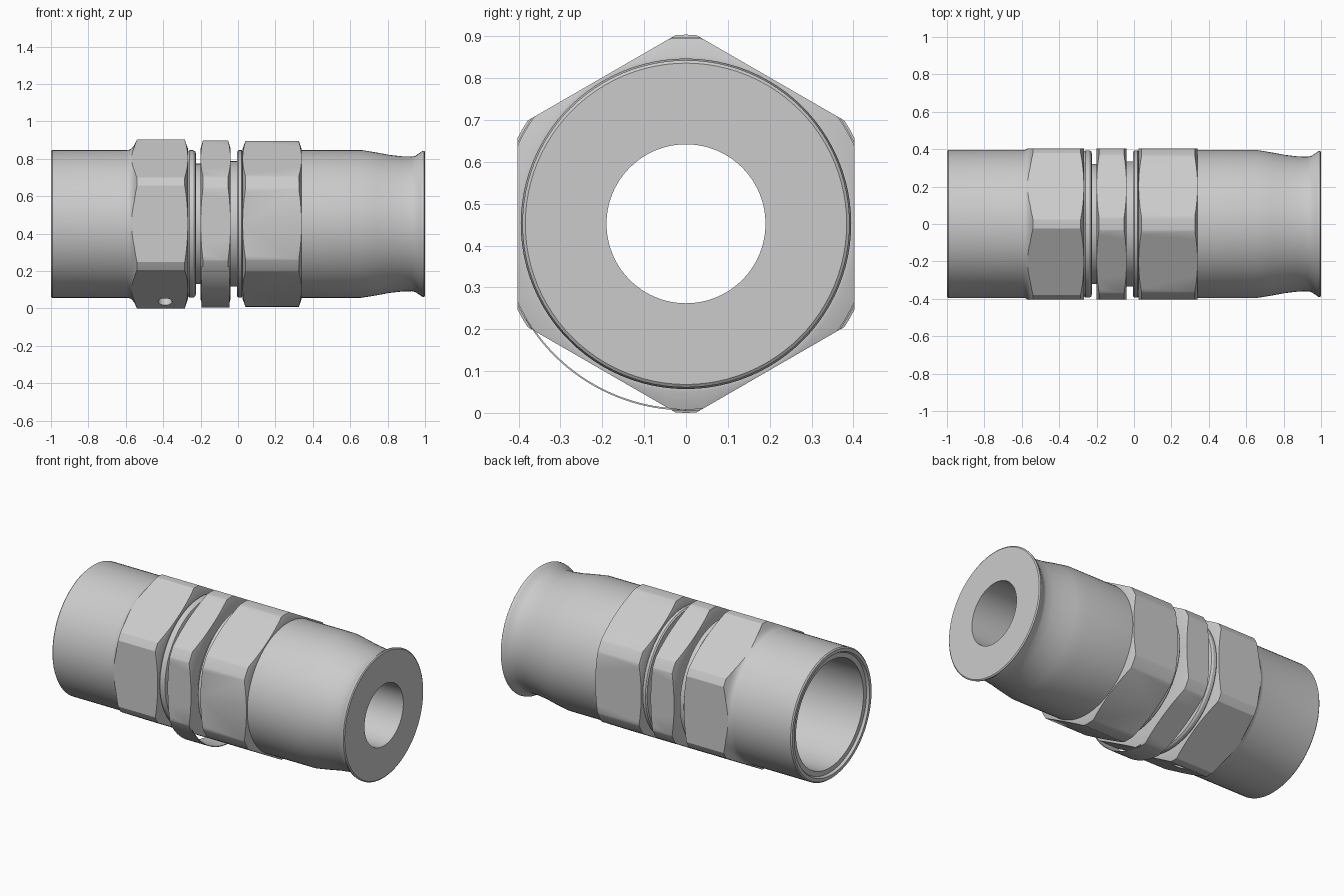
import bpy, bmesh
from math import radians, cos, sin
from mathutils import Vector, Matrix

if "Cube" in bpy.data.objects:
    bpy.data.objects.remove(bpy.data.objects["Cube"])

AXIS_Z = 0.452      # height of the fitting's long axis
FLAT = 0.403        # hexagon centre to flat
BORE = 0.19


def turned(name, profile, start=0.0, sweep=360.0, hexed=False, segs=96):
    """Spin a closed (x, radius) profile about x; optionally cut six flats."""
    bm = bmesh.new()
    a = radians(start)
    vs = [bm.verts.new((x, r * cos(a), r * sin(a))) for x, r in profile]
    es = [bm.edges.new((vs[i], vs[(i + 1) % len(vs)])) for i in range(len(vs))]
    bmesh.ops.spin(bm, geom=vs + es, cent=(0, 0, 0), axis=(1, 0, 0),
                   angle=radians(sweep), steps=segs)
    bmesh.ops.remove_doubles(bm, verts=bm.verts[:], dist=1e-5)
    if hexed:
        for k in range(6):
            n = Vector((0, cos(radians(60 * k)), sin(radians(60 * k))))
            bmesh.ops.bisect_plane(bm, geom=bm.verts[:] + bm.edges[:] + bm.faces[:],
                                   dist=1e-6, plane_co=n * FLAT, plane_no=n,
                                   clear_outer=True)
            rim = [e for e in bm.edges if e.is_boundary]
            bmesh.ops.holes_fill(bm, edges=rim, sides=0)
    bmesh.ops.recalc_face_normals(bm, faces=bm.faces[:])
    me = bpy.data.meshes.new(name)
    bm.to_mesh(me)
    bm.free()
    ob = bpy.data.objects.new(name, me)
    bpy.context.collection.objects.link(ob)
    ob.location.z = AXIS_Z
    return ob


def smooth(ob):
    bpy.ops.object.select_all(action='DESELECT')
    ob.select_set(True)
    bpy.context.view_layer.objects.active = ob
    bpy.ops.object.shade_smooth_by_angle(angle=radians(25))


# Left swivel nut: open sleeve, hexagon and rounded collar in one piece
swivel = turned("swivel_nut", [
    (-0.985, 0.33), (-0.985, 0.36), (-1.0, 0.368), (-1.0, 0.388), (-0.993, 0.395),
    (-0.595, 0.395), (-0.58, 0.397), (-0.568, 0.404), (-0.555, 0.42), (-0.54, 0.452),
    (-0.285, 0.452), (-0.268, 0.403), (-0.268, 0.385), (-0.26, 0.394),
    (-0.24, 0.394), (-0.229, 0.388), (-0.225, 0.375), (-0.225, BORE),
    (-0.42, BORE), (-0.45, 0.33)], hexed=True)

# Small blind hole drilled square to the lower front flat
n = Vector((0, cos(radians(240)), sin(radians(240))))
bpy.ops.mesh.primitive_cylinder_add(vertices=32, radius=0.037, depth=0.12)
drill = bpy.context.object
drill.name = "drill_cutter"
drill.hide_render = True
spot = Vector((-0.39, -0.085, 0.037))
drill.matrix_world = Matrix.Translation(spot) @ n.to_track_quat('Z', 'Y').to_matrix().to_4x4()
mod = swivel.modifiers.new("hole", 'BOOLEAN')
mod.operation, mod.solver, mod.object = 'DIFFERENCE', 'EXACT', drill
bpy.context.view_layer.objects.active = swivel
bpy.ops.object.modifier_apply(modifier=mod.name)
bpy.data.objects.remove(drill)
smooth(swivel)

# Centre body: necks either side of a narrow hexagon
smooth(turned("centre_hex", [
    (-0.225, 0.322), (-0.2, 0.322), (-0.2, 0.403), (-0.187, 0.447),
    (-0.053, 0.447), (-0.04, 0.403), (-0.04, 0.335), (-0.005, 0.335),
    (-0.005, BORE), (-0.225, BORE)], hexed=True))

# Thin loose strip curving under the centre hexagon
smooth(turned("retaining_strip", [
    (-0.195, 0.442), (-0.195, 0.446), (-0.045, 0.446), (-0.045, 0.442)],
    start=211, sweep=59, segs=24))

# Right hose socket: collar, hexagon, tapered sleeve and flared end
smooth(turned("hose_socket", [
    (-0.005, BORE), (-0.005, 0.387), (0.002, 0.394), (0.02, 0.394), (0.025, 0.385),
    (0.025, 0.403), (0.04, 0.444), (0.325, 0.444), (0.34, 0.402), (0.34, 0.395),
    (0.66, 0.395), (0.74, 0.382), (0.81, 0.369), (0.88, 0.361), (0.93, 0.36),
    (0.948, 0.364), (0.975, 0.382), (0.985, 0.389), (0.995, 0.391), (1.0, 0.384),
    (1.0, BORE)], hexed=True))
